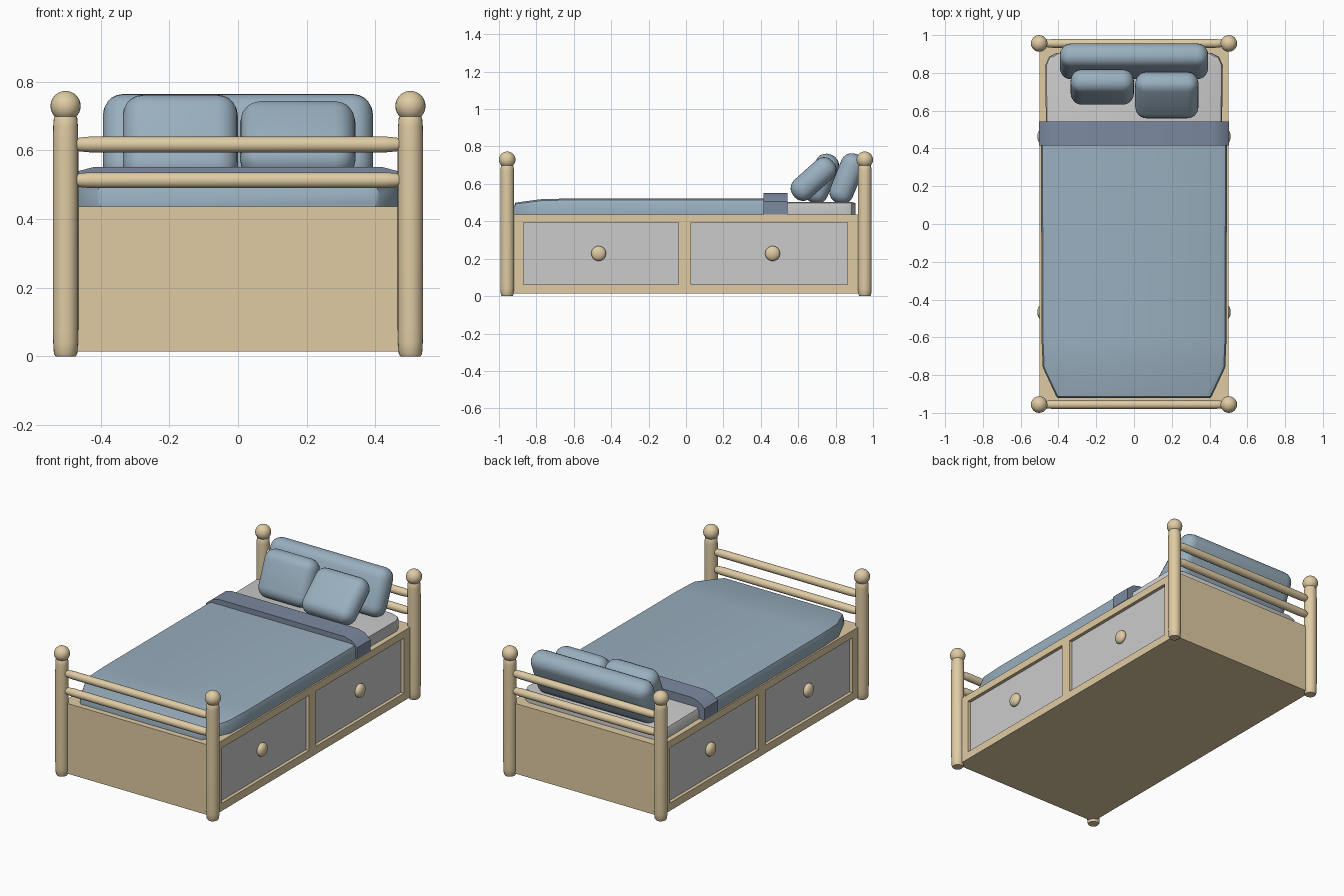
import bpy, bmesh, math
from mathutils import Matrix

if "Cube" in bpy.data.objects:
    bpy.data.objects.remove(bpy.data.objects["Cube"])


def material(name, rgb):
    m = bpy.data.materials.new(name)
    m.diffuse_color = (*rgb, 1)
    m.use_nodes = True
    m.node_tree.nodes["Principled BSDF"].inputs["Base Color"].default_value = m.diffuse_color
    return m


WOOD = material("wood", (0.74, 0.60, 0.37))
BLUE = material("blue_fabric", (0.32, 0.43, 0.52))
SLATE = material("slate_fabric", (0.20, 0.25, 0.35))


def finish(name, bm, mat=None, smooth=None):
    bmesh.ops.recalc_face_normals(bm, faces=bm.faces)
    me = bpy.data.meshes.new(name)
    bm.to_mesh(me)
    bm.free()
    ob = bpy.data.objects.new(name, me)
    bpy.context.collection.objects.link(ob)
    if mat:
        me.materials.append(mat)
    if smooth:
        bpy.ops.object.select_all(action='DESELECT')
        ob.select_set(True)
        bpy.context.view_layer.objects.active = ob
        bpy.ops.object.shade_smooth_by_angle(angle=math.radians(smooth))
    return ob


def box(name, lo, hi, mat=None):
    bm = bmesh.new()
    size = [b - a for a, b in zip(lo, hi)]
    mid = [(a + b) / 2 for a, b in zip(lo, hi)]
    bmesh.ops.create_cube(bm, size=1, matrix=Matrix.Translation(mid) @ Matrix.Diagonal((*size, 1)))
    return finish(name, bm, mat)


def lathe(name, profile, matrix, mat, n=24):
    """Closed turned part from (radius, height) points."""
    bm = bmesh.new()
    rings = [[bm.verts.new(matrix @ Matrix.Rotation(2 * math.pi * i / n, 4, 'Z') @ Matrix.Translation((r, 0, h))
                           .to_translation()) for i in range(n)] for r, h in profile]
    for a, b in zip(rings, rings[1:]):
        for i in range(n):
            bm.faces.new((a[i], a[(i + 1) % n], b[(i + 1) % n], b[i]))
    bm.faces.new(rings[0])
    bm.faces.new(rings[-1])
    return finish(name, bm, mat, 40)


def ellipsoid(name, centre, radii, mat):
    bm = bmesh.new()
    bmesh.ops.create_uvsphere(bm, u_segments=24, v_segments=14, radius=1,
                              matrix=Matrix.Translation(centre) @ Matrix.Diagonal((*radii, 1)))
    return finish(name, bm, mat, 60)


def bedding(name, stations, section, mat=None, z0=0.437):
    """Loft along y; stations are (y, half width, top z), section gives (inset, drop) edge points."""
    bm = bmesh.new()
    rings = []
    for y, w, zt in stations:
        half = [(w, z0)] + [(w - i, zt - d) for i, d in section]
        pts = half + [(-x, z) for x, z in reversed(half)]
        rings.append([bm.verts.new((x, y, z)) for x, z in pts])
    n = len(rings[0])
    for a, b in zip(rings, rings[1:]):
        for i in range(n):
            bm.faces.new((a[i], a[(i + 1) % n], b[(i + 1) % n], b[i]))
    bm.faces.new(rings[0])
    bm.faces.new(rings[-1])
    return finish(name, bm, mat, 30)


def pillow(name, centre, width, height, tilt):
    bm = bmesh.new()
    bmesh.ops.create_cube(bm, size=1, matrix=Matrix.Diagonal((width, 0.13, height, 1)))
    bmesh.ops.bevel(bm, geom=bm.edges[:], offset=0.06, segments=5, profile=0.5, affect='EDGES')
    bm.transform(Matrix.Translation(centre) @ Matrix.Rotation(-math.radians(tilt), 4, 'X'))
    return finish(name, bm, BLUE, 60)


# Storage base with recessed drawer openings on both sides
base = box("bed_base", (-0.5, -0.956, 0.015), (0.5, 0.956, 0.437), WOOD)
drawers = [(-0.869, -0.04), (0.026, 0.864)]
for side, s in (("left", -1), ("right", 1)):
    for k, (y0, y1) in enumerate(drawers):
        xs = sorted((s * 0.47, s * 0.55))
        cutter = box("cutter", (xs[0], y0, 0.062), (xs[1], y1, 0.393))
        mod = base.modifiers.new("opening", 'BOOLEAN')
        mod.object, mod.solver = cutter, 'EXACT'
        bpy.context.view_layer.objects.active = base
        bpy.ops.object.modifier_apply(modifier=mod.name)
        bpy.data.objects.remove(cutter)
        # Drawer front and knob
        xs = sorted((s * 0.465, s * 0.48))
        box(f"{side}_drawer_{k + 1}", (xs[0], y0, 0.062), (xs[1], y1, 0.393))
        ellipsoid(f"{side}_knob_{k + 1}", (s * 0.488, (-0.467, 0.463)[k], 0.228), (0.024, 0.04, 0.04), WOOD)

# Posts with ball finials, and rails at each end
post = [(0.029, 0), (0.034, 0.008), (0.036, 0.04), (0.037, 0.08), (0.037, 0.62),
        (0.036, 0.67), (0.034, 0.694), (0.029, 0.702)]
rail = [(0.015, -0.475), (0.020, -0.462), (0.023, -0.43), (0.023, 0.43), (0.020, 0.462), (0.015, 0.475)]
for end, y in (("foot", -0.956), ("head", 0.956)):
    for side, x in (("left", -0.502), ("right", 0.502)):
        lathe(f"{end}_{side}_post", post, Matrix.Translation((x, y, 0)), WOOD)
        ellipsoid(f"{end}_{side}_finial", (x, y, 0.729), (0.044,) * 3, WOOD)
    for k, z in enumerate((0.513, 0.617)):
        lathe(f"{end}_rail_{k + 1}", rail,
              Matrix.Translation((0, y, z)) @ Matrix.Rotation(math.pi / 2, 4, 'Y'), WOOD)

# Mattress, blanket and folded blanket edge
bedding("mattress", [(-0.86, 0.36, 0.48), (-0.74, 0.45, 0.50), (0.84, 0.47, 0.503),
                     (0.885, 0.45, 0.503), (0.906, 0.41, 0.498)], [(0, 0.025), (0.006, 0.006), (0.02, 0)])
bedding("blanket", [(-0.922, 0.40, 0.475), (-0.912, 0.412, 0.50), (-0.76, 0.483, 0.52),
                    (-0.60, 0.49, 0.521), (0.48, 0.492, 0.521)], [(0, 0.03), (0.008, 0.008), (0.03, 0)], BLUE)
bedding("blanket_fold", [(0.415, 0.503, 0.552), (0.543, 0.503, 0.552)],
        [(0, 0.045), (0.04, 0.012), (0.085, 0)], SLATE)

# Pillows leaning against the headboard
pillow("large_pillow", (0, 0.861, 0.628), 0.786, 0.28, 22)
pillow("left_pillow", (-0.168, 0.725, 0.628), 0.335, 0.275, 22)
pillow("right_pillow", (0.174, 0.682, 0.626), 0.335, 0.28, 48)
